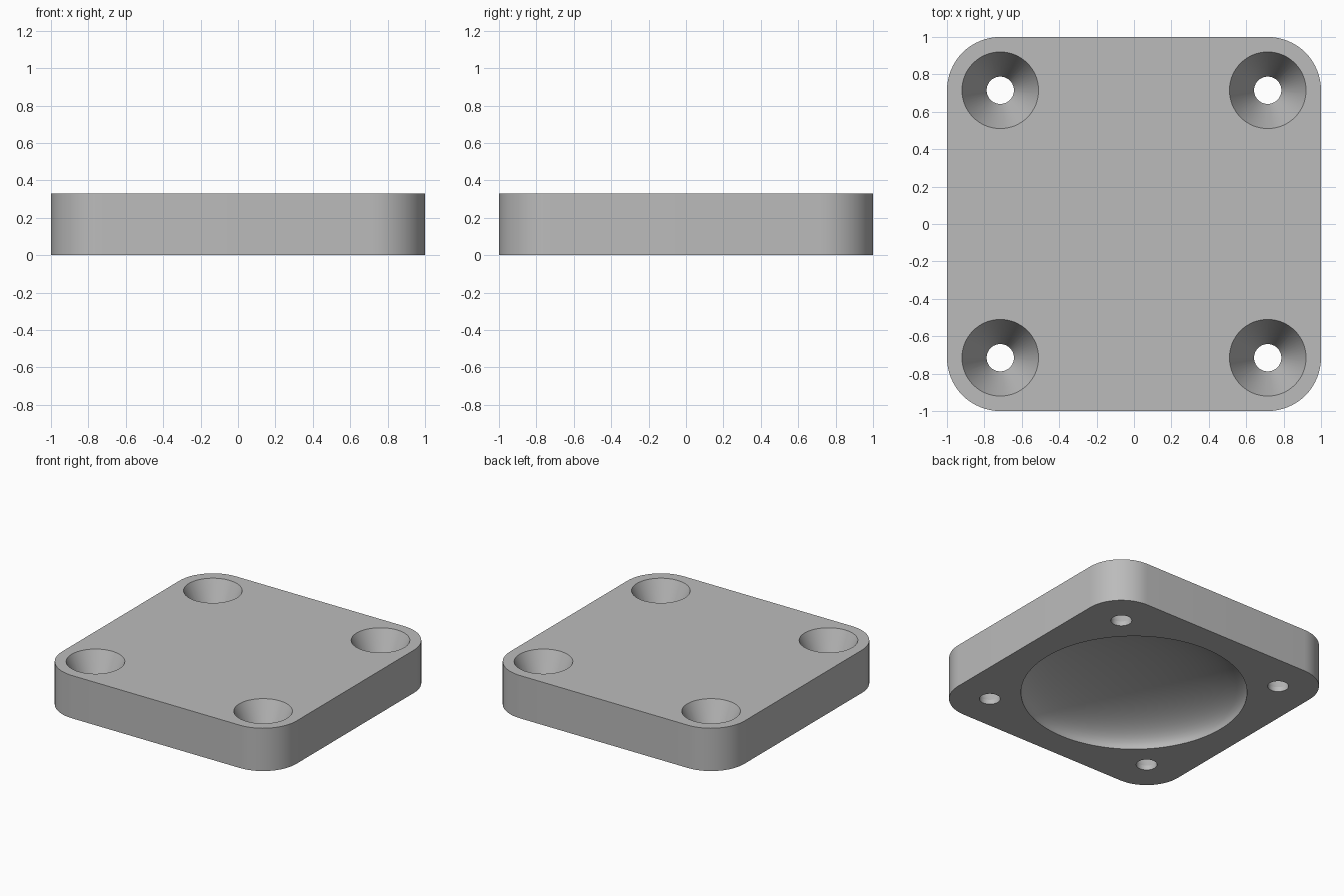
import bpy
import bmesh
from math import cos, sin, pi, radians

HEIGHT = 0.33
CORNER = 0.285          # corner radius; the screw holes share its centres
HOLE = 1 - CORNER

default = bpy.data.objects.get("Cube")
if default:
    bpy.data.objects.remove(default, do_unlink=True)

grey = bpy.data.materials.new("plain_grey")
grey.use_nodes = True
colour = (0.5, 0.5, 0.5, 1)
grey.diffuse_color = colour
grey.node_tree.nodes["Principled BSDF"].inputs["Base Color"].default_value = colour


def add_object(name, bm):
    bmesh.ops.recalc_face_normals(bm, faces=bm.faces[:])
    mesh = bpy.data.meshes.new(name)
    bm.to_mesh(mesh)
    bm.free()
    mesh.materials.append(grey)
    obj = bpy.data.objects.new(name, mesh)
    bpy.context.collection.objects.link(obj)
    return obj


def revolve(name, profile, x=0, y=0, steps=64):
    """Closed solid made by turning a (radius, z) profile about a vertical axis."""
    bm = bmesh.new()
    rings = [[bm.verts.new((x + r * cos(2 * pi * i / steps),
                            y + r * sin(2 * pi * i / steps), z))
              for i in range(steps)] for r, z in profile]
    for low, high in zip(rings, rings[1:]):
        for i in range(steps):
            j = (i + 1) % steps
            bm.faces.new((low[i], low[j], high[j], high[i]))
    bm.faces.new(rings[0])
    bm.faces.new(rings[-1])
    return add_object(name, bm)


# Plate: rounded square outline, extruded upward
bm = bmesh.new()
outline = []
for quarter, (sx, sy) in enumerate([(1, 1), (-1, 1), (-1, -1), (1, -1)]):
    for i in range(17):
        a = (quarter + i / 16) * pi / 2
        outline.append(bm.verts.new((sx * HOLE + CORNER * cos(a),
                                     sy * HOLE + CORNER * sin(a), 0)))
base = bm.faces.new(outline)
top = bmesh.ops.extrude_face_region(bm, geom=[base])["geom"]
bmesh.ops.translate(bm, vec=(0, 0, HEIGHT),
                    verts=[v for v in top if isinstance(v, bmesh.types.BMVert)])
plate = add_object("mounting_plate", bm)

# Countersunk screw holes: short straight bore, then a cone up to the top face
slope = (0.205 - 0.073) / (HEIGHT - 0.035)
screw = [(0.073, -0.1), (0.073, 0.035), (0.205 + slope * 0.1, HEIGHT + 0.1)]
cutters = [revolve("screw_hole_cutter", screw, sx * HOLE, sy * HOLE)
           for sx in (-1, 1) for sy in (-1, 1)]

# Shallow domed recess in the underside
dome = [(0.79, -0.1)] + [(0.79 * cos(t * pi / 2 / 16), 0.24 * sin(t * pi / 2 / 16))
                         for t in range(16)] + [(0.01, 0.24)]
cutters.append(revolve("dome_recess_cutter", dome, steps=96))

# Cut the plate, then discard the cutters
bpy.context.view_layer.objects.active = plate
for cutter in cutters:
    cutter.hide_render = True
    cut = plate.modifiers.new("cut", "BOOLEAN")
    cut.operation = "DIFFERENCE"
    cut.solver = "EXACT"
    cut.object = cutter
    bpy.ops.object.modifier_apply(modifier=cut.name)
    bpy.data.objects.remove(cutter, do_unlink=True)

bpy.ops.object.select_all(action="DESELECT")
plate.select_set(True)
bpy.ops.object.shade_smooth_by_angle(angle=radians(22))
